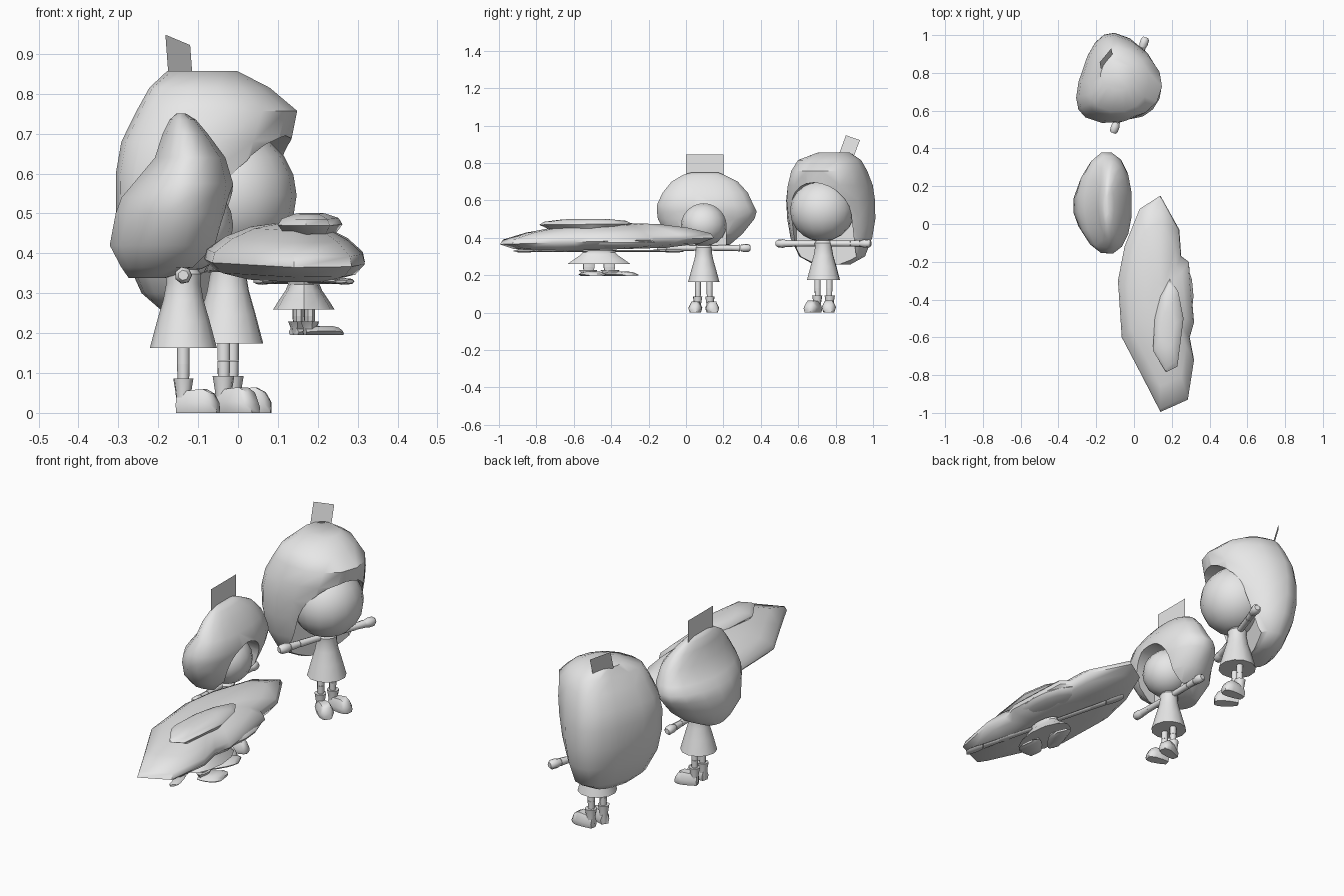
import bpy, bmesh, math
from mathutils import Matrix, Vector

if "Cube" in bpy.data.objects:
    bpy.data.objects.remove(bpy.data.objects["Cube"])

grey = bpy.data.materials.new("light_grey")
grey.diffuse_color = (0.8, 0.8, 0.8, 1)
grey.use_nodes = True
grey.node_tree.nodes["Principled BSDF"].inputs["Base Color"].default_value = grey.diffuse_color


def smooth(ob, angle):
    bpy.ops.object.select_all(action='DESELECT')
    ob.select_set(True)
    bpy.context.view_layer.objects.active = ob
    bpy.ops.object.shade_smooth_by_angle(angle=math.radians(angle))


def finish(name, bm, mat=Matrix(), angle=50):
    bmesh.ops.transform(bm, matrix=mat, verts=bm.verts)
    bmesh.ops.recalc_face_normals(bm, faces=bm.faces)
    me = bpy.data.meshes.new(name)
    bm.to_mesh(me)
    bm.free()
    me.materials.append(grey)
    ob = bpy.data.objects.new(name, me)
    bpy.context.collection.objects.link(ob)
    smooth(ob, angle)
    return ob


def skin(bm, rings):
    """Join rings of points into a closed skin."""
    loops = [[bm.verts.new(p) for p in r] for r in rings]
    n = len(loops[0])
    for a, b in zip(loops, loops[1:]):
        for i in range(n):
            j = (i + 1) % n
            bm.faces.new((a[i], a[j], b[j], b[i]))
    bm.faces.new(loops[0])
    bm.faces.new(loops[-1])


def hair_ring(z, x0, x1, y0, y1, cx, back, front, n=16):
    """Egg-shaped ring, widest at cx, with its own roundness front and back."""
    pts = []
    for i in range(n):
        a = 2 * math.pi * (i + 0.5) / n
        c, s = math.cos(a), math.sin(a)
        p = front if c > 0 else back
        rx = (x1 - cx) if c > 0 else (cx - x0)
        pts.append((cx + rx * math.copysign(abs(c) ** p, c),
                    (y0 + y1) / 2 + (y1 - y0) / 2 * math.copysign(abs(s) ** p, s), z))
    return pts


def hair_stack(name, sections, back, front, mat, hole):
    """Stacked rings with an arched face opening cut from the front."""
    bm = bmesh.new()
    skin(bm, [hair_ring(*s, back, front) for s in sections])
    ob = finish(name, bm, mat)
    x, y, z, r = hole
    arch = [(y + r * math.cos(math.pi * i / 12), z + r * math.sin(math.pi * i / 12))
            for i in range(13)]
    arch = [(y + r, 0)] + arch + [(y - r, 0)]
    bm = bmesh.new()
    skin(bm, [[(x, a, b) for a, b in arch], [(x + .6, a, b) for a, b in arch]])
    cutter = finish(name + "_cutter", bm, mat)
    cutter.hide_render = True
    mod = ob.modifiers.new("face_opening", 'BOOLEAN')
    mod.operation, mod.solver, mod.object = 'DIFFERENCE', 'EXACT', cutter
    bpy.context.view_layer.objects.active = ob
    bpy.ops.object.modifier_apply(modifier=mod.name)
    bpy.data.objects.remove(cutter)
    smooth(ob, 50)


def ball(name, c, r):
    bm = bmesh.new()
    bmesh.ops.create_uvsphere(bm, u_segments=16, v_segments=10, radius=1)
    return finish(name, bm, Matrix.Translation(c) @ Matrix.Diagonal((*r, 1)))


def plate(name, pts):
    bm = bmesh.new()
    bm.faces.new([bm.verts.new(p) for p in pts])
    return finish(name, bm)


def turned(bm, profile, y=0, n=10):
    skin(bm, [[(r * math.cos(2 * math.pi * i / n), y + r * math.sin(2 * math.pi * i / n), z)
               for i in range(n)] for r, z in profile])


def body(tag, mat):
    # Dress with neck
    bm = bmesh.new()
    turned(bm, [(.084, .163), (.066, .23), (.05, .285), (.043, .325),
                (.045, .348), (.03, .368), (.02, .375), (.02, .42)], n=12)
    finish(tag + "_dress", bm, mat, 35)
    for side, s in (("right", -1), ("left", 1)):
        # Arm: sleeve, cuff and hand, turned to lie along y
        bm = bmesh.new()
        turned(bm, [(.014, .02), (.016, .145)], n=8)
        turned(bm, [(.015, .146), (.018, .195)], n=8)
        turned(bm, [(.017, .196), (.022, .215), (.021, .24), (.013, .25)], n=7)
        lay = Matrix.Translation((0, 0, .345)) @ Matrix.Rotation(-s * math.pi / 2, 4, 'X')
        finish(f"{tag}_{side}_arm", bm, mat @ lay)
        # Leg in two segments
        bm = bmesh.new()
        turned(bm, [(.014, .07), (.016, .122)], y=s * .031, n=8)
        turned(bm, [(.016, .123), (.016, .18)], y=s * .031, n=8)
        finish(f"{tag}_{side}_leg", bm, mat)
        # Boot: flared cuff and rounded foot along x
        bm = bmesh.new()
        turned(bm, [(.017, .0), (.02, .05), (.026, .086)], n=8)
        rings = []
        for x, w, h in ((-.015, .02, .045), (.015, .03, .056),
                        (.055, .036, .06), (.077, .031, .048), (.09, .02, .026)):
            rings.append([(x, -w * .75, 0), (x, w * .75, 0), (x, w, h * .45),
                          (x, w * .55, h), (x, -w * .55, h), (x, -w, h * .45)])
        skin(bm, rings)
        turn = Matrix.Translation((0, s * .033, 0)) @ Matrix.Rotation(s * .25, 4, 'Z')
        finish(f"{tag}_{side}_boot", bm, mat @ turn)


# Tall figure at the back, turned a little
place = Matrix.Translation((-.025, .735, 0)) @ Matrix.Rotation(-.33, 4, 'Z')
body("tall", place @ Matrix.Scale(1.07, 4))
ball("tall_face", (-.015, .728, .545), (.162, .172, .165))
hair_stack("tall_hair", [
    (.257, -.165, -.05, -.09, .11, -.11), (.30, -.205, 0, -.17, .19, -.11),
    (.40, -.245, .04, -.22, .225, -.12), (.50, -.262, .08, -.237, .24, -.125),
    (.60, -.262, .125, -.24, .238, -.125), (.68, -.25, .155, -.225, .228, -.12),
    (.757, -.215, .172, -.195, .205, -.10), (.815, -.185, .10, -.165, .175, -.09),
    (.857, -.165, .01, -.05, .11, -.08)], .75, .95, place, (-.06, -.003, .525, .17))
plate("tall_hair_tag", [(-.182, .855, .948), (-.12, .93, .922),
                        (-.113, .895, .83), (-.175, .82, .853)])

# Middle figure
body("middle", Matrix.Translation((-.137, .095, 0)))
ball("middle_face", (-.127, .095, .47), (.115, .122, .115))
hair_stack("middle_hair", [
    (.338, -.275, -.18, .04, .18, -.23), (.365, -.295, -.07, -.05, .24, -.18),
    (.42, -.325, -.04, -.11, .305, -.16), (.50, -.31, -.02, -.155, .37, -.15),
    (.54, -.295, -.013, -.16, .383, -.15), (.575, -.265, -.01, -.16, .365, -.14),
    (.64, -.21, -.03, -.13, .335, -.13), (.70, -.19, -.075, -.08, .28, -.135),
    (.735, -.172, -.105, -.02, .21, -.14), (.75, -.155, -.13, .03, .17, -.142)],
    1.1, .9, Matrix(), (-.15, .095, .462, .12))
plate("middle_hair_tag", [(-.15, 0, .72), (-.15, .2, .72),
                          (-.15, .2, .845), (-.15, 0, .845)])

# Flattened, stretched figure at the front
squash = Matrix(((.8, -.46, 0, .165), (.95, 1.78, 0, -.465),
                 (0, 0, .39, .195), (0, 0, 0, 1)))
body("flat", squash)
ball("flat_face", (.2, -.38, .375), (.115, .23, .036))


def slab(name, outline, mid, levels, tilt):
    """Stack scaled copies of a top outline, rising slightly along y."""
    bm, mid = bmesh.new(), Vector(mid)
    rings = []
    for z, f in levels:
        pts = [mid + (Vector(p) - mid) * f for p in outline]
        rings.append([(p.x, p.y, z + tilt * (p.y - mid.y)) for p in pts])
    skin(bm, rings)
    finish(name, bm)


slab("flat_hair", [(.14, .15), (.03, .08), (-.05, -.12), (-.085, -.3), (-.065, -.6),
                   (.04, -.8), (.14, -.995), (.285, -.93), (.318, -.72), (.295, -.6),
                   (.318, -.52), (.29, -.2), (.25, -.17), (.24, -.03)], (.14, -.42),
     ((.337, .55), (.355, .87), (.382, 1), (.407, .97), (.44, .76), (.465, .48), (.474, .22)),
     .03)
slab("flat_hair_crown", [(.19, -.29), (.14, -.38), (.11, -.5), (.1, -.67), (.17, -.785),
                         (.23, -.755), (.262, -.5), (.235, -.36)], (.18, -.55),
     ((.45, .8), (.472, 1), (.488, .88), (.5, .45)), .012)
